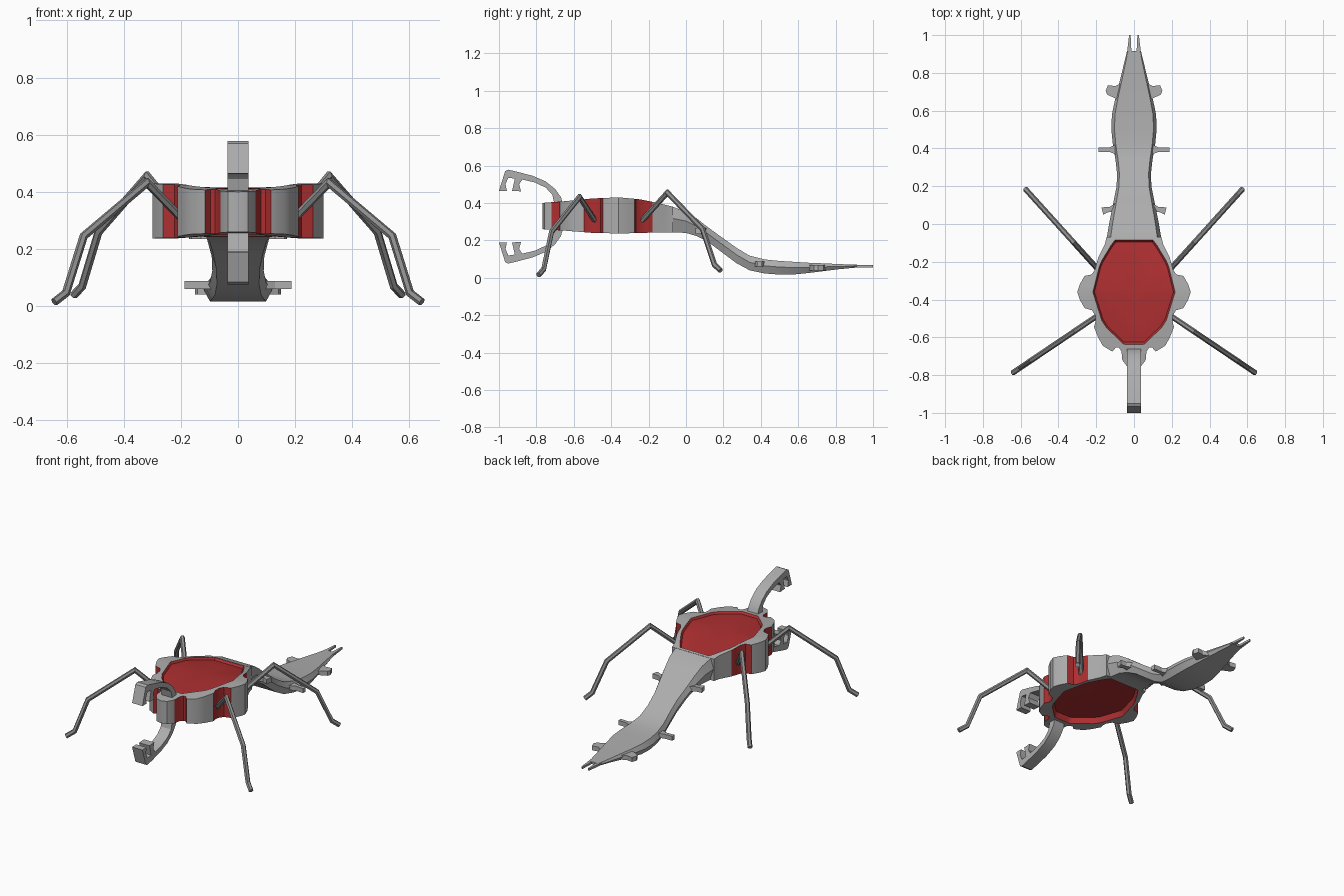
import bpy, bmesh, math
from mathutils import Vector

if "Cube" in bpy.data.objects:
    bpy.data.objects.remove(bpy.data.objects["Cube"])


def material(name, rgb):
    m = bpy.data.materials.new(name)
    m.diffuse_color = (*rgb, 1)
    m.use_nodes = True
    m.node_tree.nodes["Principled BSDF"].inputs["Base Color"].default_value = m.diffuse_color
    return m


GREY = material("light grey", (0.42, 0.42, 0.42))
RED = material("deep red", (0.42, 0.028, 0.03))
DARK = material("leg grey", (0.27, 0.27, 0.27))


def finish(bm, name, mats, angle=35):
    bmesh.ops.recalc_face_normals(bm, faces=bm.faces)
    me = bpy.data.meshes.new(name)
    bm.to_mesh(me)
    bm.free()
    for m in mats:
        me.materials.append(m)
    ob = bpy.data.objects.new(name, me)
    bpy.context.collection.objects.link(ob)
    bpy.ops.object.select_all(action='DESELECT')
    ob.select_set(True)
    bpy.context.view_layer.objects.active = ob
    bpy.ops.object.shade_smooth_by_angle(angle=math.radians(angle))
    return ob


def lerp(table, t):
    """Piecewise linear lookup in rows of (t, values...)."""
    for a, b in zip(table, table[1:]):
        if t <= b[0]:
            f = max(0, (t - a[0]) / (b[0] - a[0]))
            return [p + (q - p) * f for p, q in zip(a[1:], b[1:])]
    return list(table[-1][1:])


def bridge(bm, r1, r2, mats=None):
    n = len(r1)
    for i in range(n):
        f = bm.faces.new((r1[i], r1[(i + 1) % n], r2[(i + 1) % n], r2[i]))
        f.material_index = mats[i] if mats else 0


def prism(name, pts, place, lo, hi, mat):
    """Extrude a flat polygon between two levels; place maps (u, v, w) to space."""
    bm = bmesh.new()
    rings = [[bm.verts.new(place(u, v, w)) for u, v in pts] for w in (lo, hi)]
    bridge(bm, *rings)
    for r in rings:
        bm.faces.new(r)
    return finish(bm, name, [mat], 25)


# Body: scalloped outline, flag 1 marks red notch walls starting at that point
half = [(0, -.767, 0), (.035, -.757, 0), (.062, -.72, 1), (.066, -.675, 1),
        (.08, -.655, 1), (.097, -.655, 1), (.115, -.675, 0), (.165, -.645, 0),
        (.19, -.60, 0), (.212, -.545, 1), (.203, -.515, 1), (.205, -.485, 1),
        (.222, -.457, 1), (.262, -.445, 0), (.287, -.40, 0), (.30, -.36, 0),
        (.287, -.32, 0), (.262, -.275, 1), (.226, -.268, 1), (.208, -.245, 1),
        (.20, -.215, 1), (.19, -.18, 0), (.155, -.11, 0), (.145, -.07, 0),
        (.106, -.07, 0), (0, -.07, 0)]
outline = [(x, y) for x, y, _ in half] + [(-x, y) for x, y, _ in half[-2:0:-1]]
flags = [f for *_, f in half[:-1]]
flags += flags[::-1]
levels = [(-.77, .26, .40), (-.66, .253, .408), (-.5, .24, .424), (-.36, .237, .43),
          (-.25, .239, .42), (-.15, .243, .40), (-.07, .243, .38)]
panel = [(0, -.637), (.055, -.637), (.165, -.53), (.218, -.36), (.18, -.21),
         (.105, -.085), (0, -.085)]
CY = -.36


def to_panel(x, y):
    """Point of the panel edge on the ray from the body centre to (x, y)."""
    s, d = (-1 if x < 0 else 1), Vector((abs(x), y - CY))
    for (ax, ay), (bx, by) in zip(panel, panel[1:]):
        a, e = Vector((ax, ay - CY)), Vector((bx - ax, by - ay))
        den = d.x * e.y - d.y * e.x
        if abs(den) < 1e-9:
            continue
        t = (a.x * e.y - a.y * e.x) / den
        u = (a.x * d.y - a.y * d.x) / den
        if t > 0 and -1e-6 <= u <= 1 + 1e-6:
            return s * d.x * t, CY + d.y * t
    return x * .8, CY + (y - CY) * .8


bm = bmesh.new()
inner = [to_panel(x, y) for x, y in outline]
walls = []
for k, sign, depth in ((0, 1, .035), (1, -1, .012)):
    outer = [bm.verts.new((x, y, lerp(levels, y)[k])) for x, y in outline]
    rim = [bm.verts.new((x, y, lerp(levels, y)[k])) for x, y in inner]
    sunk = [bm.verts.new((x * .96, CY + (y - CY) * .96,
                          lerp(levels, y)[k] + sign * depth)) for x, y in inner]
    bridge(bm, outer, rim)
    bridge(bm, rim, sunk, [1] * len(rim))
    centre = bm.verts.new((0, CY, lerp(levels, CY)[k] + sign * depth * 1.3))
    for i in range(len(sunk)):
        f = bm.faces.new((sunk[i], sunk[(i + 1) % len(sunk)], centre))
        f.material_index = 1
    walls.append(outer)
bridge(bm, walls[0], walls[1], flags)
finish(bm, "body", [GREY, RED])

# Tail: chamfered sections swept backwards (y, half width, bottom, top)
tail = [(-.08, .145, .243, .382), (0, .132, .24, .355), (.06, .12, .222, .315),
        (.12, .108, .19, .268), (.2, .092, .13, .21), (.27, .09, .078, .16),
        (.34, .098, .04, .118), (.42, .112, .023, .098), (.5, .12, .017, .09),
        (.58, .117, .018, .085), (.66, .10, .026, .08), (.74, .08, .036, .077),
        (.82, .06, .046, .073), (.915, .037, .055, .07)]
bm = bmesh.new()
rings = []
for y, w, b, t in tail:
    m = b + (t - b) * .55
    sec = [(.82 * w, b), (w, m), (.86 * w, t), (-.86 * w, t), (-w, m), (-.82 * w, b)]
    rings.append([bm.verts.new((x, y, z)) for x, z in sec])
for a, b in zip(rings, rings[1:]):
    bridge(bm, a, b)
bm.faces.new(rings[0])
bm.faces.new(rings[-1])
finish(bm, "tail", [GREY], 28)

# Tail spikes and end prongs, mirrored left and right
spikes = [("small_spike", [(.09, .055), (.13, .065), (.163, .05), (.172, .088),
                           (.13, .09), (.09, .115)], .235, .265),
          ("thin_spike", [(.09, .365), (.13, .382), (.187, .38), (.187, .405),
                          (.13, .405), (.09, .425)], .06, .088),
          ("broad_spike", [(.07, .645), (.105, .668), (.142, .685), (.15, .705),
                           (.138, .735), (.10, .73), (.06, .75)], .04, .068),
          ("tail_prong", [(.012, .88), (.04, .88), (.026, 1.0), (.018, 1.0)],
           .056, .069)]
for name, pts, lo, hi in spikes:
    for side, s in (("right", 1), ("left", -1)):
        prism(f"{name}_{side}", pts, lambda u, v, w: (s * u, v, w), lo, hi, GREY)

# Jaws: hooked profile with two teeth, mirrored above and below
jaw = [(-.655, .38), (-.668, .43), (-.70, .475), (-.75, .515), (-.82, .545),
       (-.90, .566), (-.95, .578), (-.967, .57), (-1.0, .465), (-.958, .465),
       (-.965, .50), (-.95, .535), (-.915, .53), (-.93, .465), (-.882, .462),
       (-.892, .50), (-.875, .525), (-.81, .51), (-.75, .482), (-.715, .445),
       (-.70, .38)]
for name, up in (("upper_jaw", 1), ("lower_jaw", -1)):
    prism(name, jaw, lambda u, v, w: (w, u, .327 + up * (v - .327)),
          -.036, .036, GREY)


# Legs: jointed six-sided rods, mitred at each joint (distance x, height z)
def leg(name, side, y0, slope, pts, r=.0145):
    bm = bmesh.new()
    run = Vector((1, slope, 0))
    across = Vector((-slope, 1, 0)).normalized()
    path = [Vector((x, y0 + slope * (x - .2), z)) for x, z in pts]
    dirs = [(b - a).normalized() for a, b in zip(path, path[1:])]
    rings = []
    for i, p in enumerate(path):
        d0, d1 = dirs[max(i - 1, 0)], dirs[min(i, len(dirs) - 1)]
        d = (d0 + d1).normalized()
        up = d.cross(across).normalized() / max(d.dot(d1), .6)
        ring = []
        for k in range(6):
            a = math.tau * k / 6
            v = p + r * (across * math.cos(a) + up * math.sin(a))
            ring.append(bm.verts.new((side * v.x, v.y, v.z)))
        rings.append(ring)
    for a, b in zip(rings, rings[1:]):
        bridge(bm, a, b)
    bm.faces.new(rings[0])
    bm.faces.new(rings[-1])
    finish(bm, name, [DARK], 30)


for label, s in (("right", 1), ("left", -1)):
    leg(f"front_leg_{label}", s, -.49, -.674,
        [(.195, .305), (.318, .432), (.54, .245), (.602, .046), (.643, .014)])
    leg(f"rear_leg_{label}", s, -.23, 1.107,
        [(.195, .305), (.318, .455), (.488, .26), (.545, .07), (.575, .038)])
